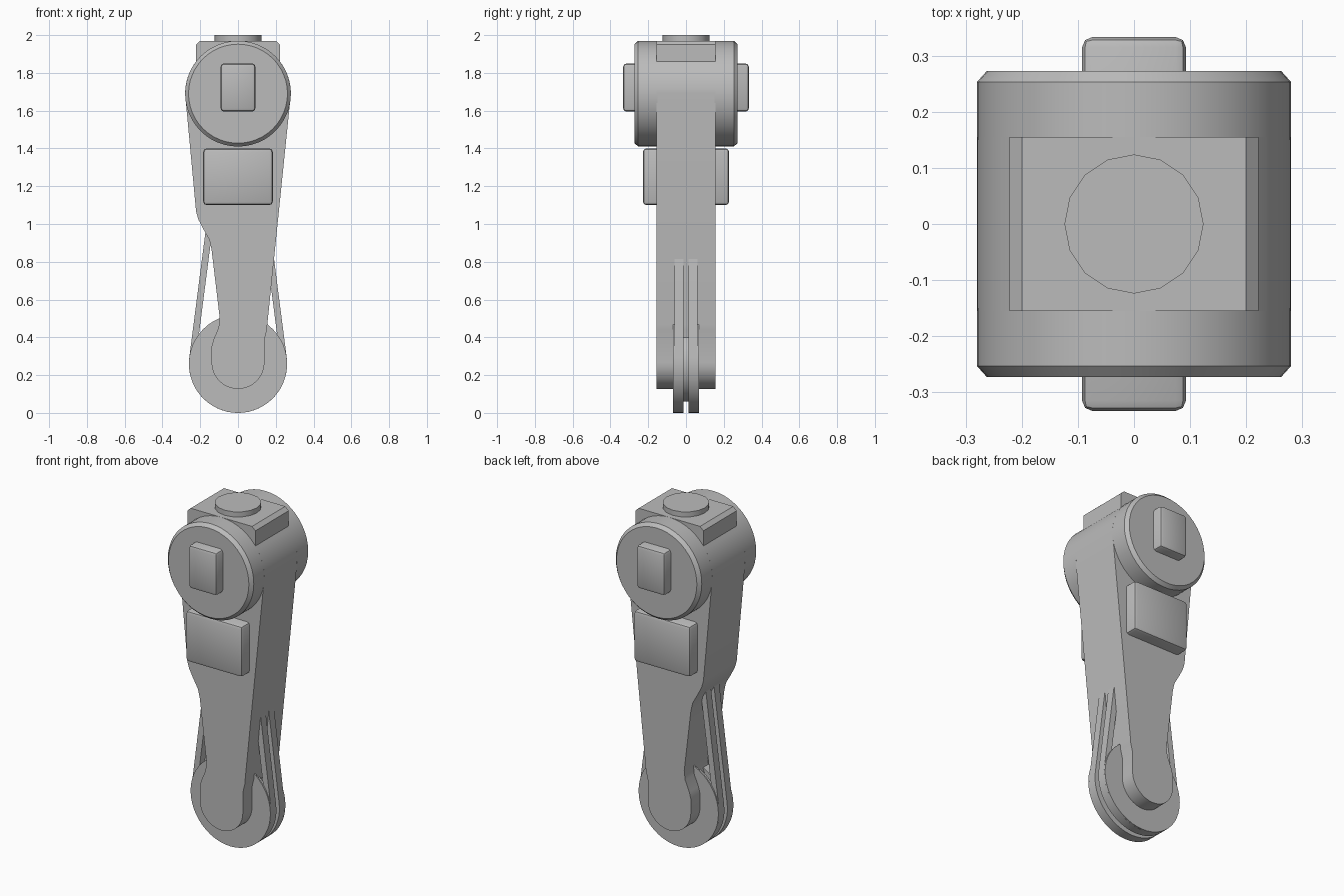
import bpy, bmesh, math
from math import pi, sin, cos
from mathutils import Matrix

old = bpy.data.objects.get("Cube")
if old:
    bpy.data.objects.remove(old, do_unlink=True)

grey = bpy.data.materials.new("plain grey")
grey.use_nodes = True
COLOUR = (0.5, 0.5, 0.5, 1)
grey.diffuse_color = COLOUR
grey.node_tree.nodes["Principled BSDF"].inputs["Base Color"].default_value = COLOUR

HUB_Z, HUB_R = 1.69, 0.28
WHEEL_Z, WHEEL_R = 0.26, 0.26


def finish(name, bm, angle=30):
    """Turn a bmesh into a named, shaded object."""
    bmesh.ops.recalc_face_normals(bm, faces=bm.faces)
    mesh = bpy.data.meshes.new(name)
    bm.to_mesh(mesh)
    bm.free()
    mesh.materials.append(grey)
    obj = bpy.data.objects.new(name, mesh)
    bpy.context.collection.objects.link(obj)
    bpy.ops.object.select_all(action="DESELECT")
    obj.select_set(True)
    bpy.context.view_layer.objects.active = obj
    bpy.ops.object.shade_smooth_by_angle(angle=math.radians(angle))
    return obj


def arc(cz, r, start, end, steps):
    """Points on a circle about x = 0, angles in radians from +x."""
    return [(r * cos(a), cz + r * sin(a))
            for a in (start + (end - start) * i / steps for i in range(steps + 1))]


def extrude(name, outline, y0, y1):
    """Extrude an x-z outline along y."""
    bm = bmesh.new()
    face = bm.faces.new([bm.verts.new((x, y0, z)) for x, z in outline])
    moved = bmesh.ops.extrude_face_region(bm, geom=[face])["geom"]
    bmesh.ops.translate(bm, vec=(0, y1 - y0, 0),
                        verts=[v for v in moved if isinstance(v, bmesh.types.BMVert)])
    return finish(name, bm)


def lathe(name, profile, z, segments):
    """Spin a (radius, y) profile about the y axis at height z."""
    bm = bmesh.new()
    verts = [bm.verts.new((r, y, 0)) for r, y in profile]
    edges = [bm.edges.new(pair) for pair in zip(verts, verts[1:])]
    bmesh.ops.spin(bm, geom=verts + edges, cent=(0, 0, 0), axis=(0, 1, 0),
                   angle=2 * pi, steps=segments, use_duplicate=False)
    bmesh.ops.remove_doubles(bm, verts=bm.verts, dist=0.0005)
    bmesh.ops.translate(bm, vec=(0, 0, z), verts=bm.verts)
    return finish(name, bm)


def block(name, width, depth, z0, z1, bevel):
    """Box with rounded edges, centred on x and y."""
    bm = bmesh.new()
    bmesh.ops.create_cube(bm, size=1, matrix=Matrix.Translation((0, 0, (z0 + z1) / 2))
                          @ Matrix.Diagonal((width, depth, z1 - z0, 1)))
    bmesh.ops.bevel(bm, geom=bm.edges[:], offset=bevel, segments=2, profile=0.5,
                    affect="EDGES")
    return finish(name, bm, 40)


# Arm: squared top, round shoulder, tapered shank and rounded foot
shoulder = math.acos(0.222 / HUB_R)
outline = [(-0.2, 1.97), (-0.222, 1.95)]
outline += arc(HUB_Z, HUB_R, pi - shoulder, pi, 8)
outline += [(-0.222, 1.066), (-0.21, 1.024), (-0.185, 0.976), (-0.152, 0.918),
            (-0.14, 0.865), (-0.097, 0.504), (-0.103, 0.451), (-0.13, 0.387),
            (-0.14, 0.35)]
outline += arc(0.267, 0.14, pi, 2 * pi, 20)
outline += [(0.14, 0.387), (0.153, 0.44), (0.155, 0.467)]
outline += arc(HUB_Z, HUB_R, 0, shoulder, 8)
outline += [(0.222, 1.95), (0.2, 1.97)]
extrude("arm", outline, -0.155, 0.155)

# Shoulder discs, one on each face of the arm
for name, s in (("front_hub_disc", -1), ("back_hub_disc", 1)):
    lathe(name, [(0, s * 0.15), (HUB_R, s * 0.15), (HUB_R, s * 0.253),
                 (HUB_R - 0.018, s * 0.273), (0, s * 0.273)], HUB_Z, 48)

# Blocks passing right through from front to back
block("hub_block", 0.185, 0.666, 1.595, 1.85, 0.018)
block("shank_block", 0.368, 0.456, 1.10, 1.40, 0.018)

# Round cap on top
bm = bmesh.new()
bmesh.ops.create_cone(bm, cap_ends=True, segments=16, radius1=0.124, radius2=0.124,
                      depth=0.05, matrix=Matrix.Translation((0, 0, 1.975)))
finish("top_cap", bm)

# Wheel with a groove for each belt and a deeper one between them
half = [(0, 0.07), (WHEEL_R, 0.07), (WHEEL_R, 0.062), (0.225, 0.062),
        (0.225, 0.013), (0.2, 0.013)]
lathe("wheel", half + [(r, -y) for r, y in reversed(half)], WHEEL_Z, 48)

# Twin belts running from the wheel up into the arm
tilt = 0.128
for name, y in (("front_belt", -0.038), ("back_belt", 0.038)):
    outer = arc(WHEEL_Z, WHEEL_R, pi - tilt, 2 * pi + tilt, 32)
    inner = arc(WHEEL_Z, WHEEL_R - 0.035, 2 * pi + tilt, pi - tilt, 32)
    top = 1.3

    def rise(point, side):
        return (point[0] - side * (top - point[1]) * math.tan(tilt), top)

    loop = [rise(outer[0], -1)] + outer + [rise(outer[-1], 1)]
    loop += [rise(inner[0], 1)] + inner + [rise(inner[-1], -1)]
    extrude(name, loop, y - 0.024, y + 0.024)
